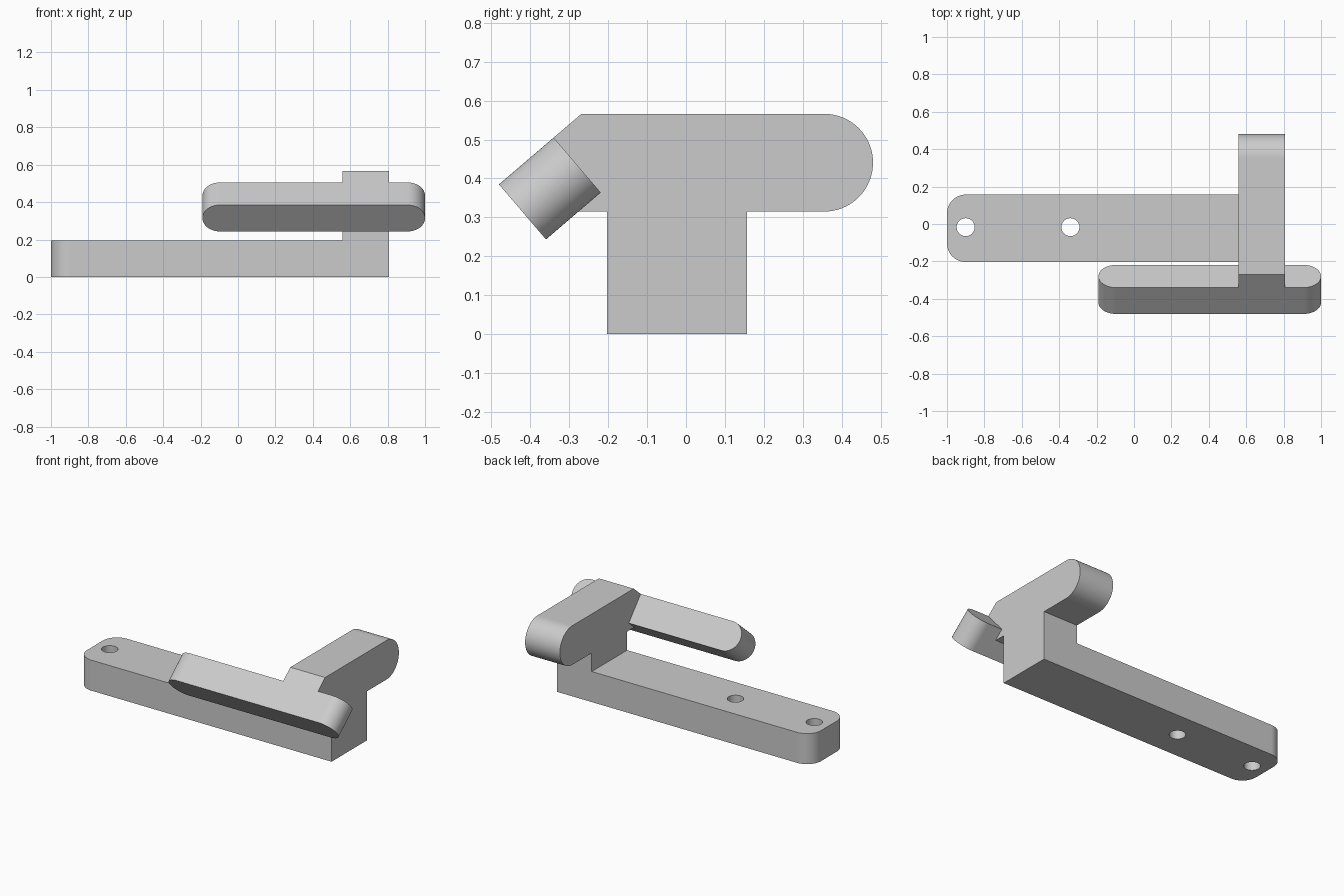
import bpy, bmesh
from math import pi, sin, cos
from mathutils import Vector, Matrix

cube = bpy.data.objects.get("Cube")
if cube:
    bpy.data.objects.remove(cube)

grey = bpy.data.materials.new("plain grey")
grey.use_nodes = True
colour = (0.6, 0.6, 0.6, 1)
grey.diffuse_color = colour
grey.node_tree.nodes["Principled BSDF"].inputs["Base Color"].default_value = colour


def arc(cx, cy, r, a0, a1, n=24):
    """Points on an arc, angles in quarter turns."""
    angles = [(a0 + (a1 - a0) * i / n) * pi / 2 for i in range(n + 1)]
    return [(cx + r * cos(a), cy + r * sin(a)) for a in angles]


def circle(cx, cy, r):
    return arc(cx, cy, r, 0, 4, 48)[:-1]


def prism(name, outline, low, high, frame):
    """Extrude an outline along the frame's third axis; curved walls are smooth."""
    bm = bmesh.new()
    face = bm.faces.new([bm.verts.new((u, v, low)) for u, v in outline])
    top = bmesh.ops.extrude_face_region(bm, geom=[face])["geom"]
    verts = [g for g in top if isinstance(g, bmesh.types.BMVert)]
    bmesh.ops.translate(bm, verts=verts, vec=(0, 0, high - low))
    for f in bm.faces:
        f.smooth = len(f.verts) == 4 and min(e.calc_length() for e in f.edges) < 0.03
    bm.transform(frame)
    bmesh.ops.recalc_face_normals(bm, faces=bm.faces)
    mesh = bpy.data.meshes.new(name)
    bm.to_mesh(mesh)
    bm.free()
    mesh.materials.append(grey)
    obj = bpy.data.objects.new(name, mesh)
    bpy.context.collection.objects.link(obj)
    return obj


def combine(target, other, operation):
    """Apply a boolean and discard the second solid."""
    bpy.context.view_layer.objects.active = target
    mod = target.modifiers.new("combine", "BOOLEAN")
    mod.operation, mod.solver, mod.object = operation, "EXACT", other
    bpy.ops.object.modifier_apply(modifier=mod.name)
    bpy.data.objects.remove(other)


def axes(u, v, w, origin=(0, 0, 0)):
    m = Matrix((u, v, w)).transposed().to_4x4()
    m.translation = Vector(origin)
    return m


def drill(target, spots, r, low, high, frame):
    for u, v in spots:
        combine(target, prism("drill", circle(u, v, r), low, high, frame), "DIFFERENCE")


FLAT = Matrix.Identity(4)
SIDE = axes((0, 1, 0), (0, 0, 1), (1, 0, 0))
front, back, inner, outer = -0.203, 0.157, 0.56, 0.807

# Long base bar with rounded corners at the free end
base = prism("base_bar",
             [(inner + 0.1, front), (inner + 0.1, back)]
             + arc(-0.9, back - 0.1, 0.1, 1, 2) + arc(-0.9, front + 0.1, 0.1, 2, 3),
             0, 0.196, FLAT)

# Tilted clamp bar, its holes running along the depth axis
corner = Vector((0, -0.34, 0.505))
depth = Vector((0, -0.76, -0.65)).normalized()
across = Vector((0, 0.65, -0.76)).normalized()
TILT = axes((1, 0, 0), across, depth, corner)
half = 0.093
clamp = prism("clamp_bar",
              arc(-0.19 + half, half, half, 1, 3, 48) + arc(1 - half, half, half, -1, 1, 48),
              0, 0.185, TILT)

# Upright with a rear lug and a sloping nose meeting the clamp bar
top, under = 0.566, 0.315
lug_r = (top - under) / 2
nose = corner + depth * ((top - corner.z) / depth.z)
bracket = prism("mounting_bracket",
                [(front, 0), (back, 0), (back, under)]
                + arc(0.355, under + lug_r, lug_r, -1, 1, 48)
                + [(nose.y, top), (corner.y, corner.z), (-0.275, under), (front, under)],
                inner, outer, SIDE)

# Join the bars to the upright, then drill every hole
combine(bracket, base, "UNION")
combine(bracket, clamp, "UNION")
drill(bracket, [(-0.9, -0.017), (-0.34, -0.017)], 0.048, -0.1, 0.23, FLAT)
drill(bracket, [(-0.095, half), (0.905, half)], 0.048, -0.03, 0.25, TILT)
drill(bracket, [(0.355, under + lug_r)], 0.06, inner - 0.1, outer + 0.1, SIDE)
